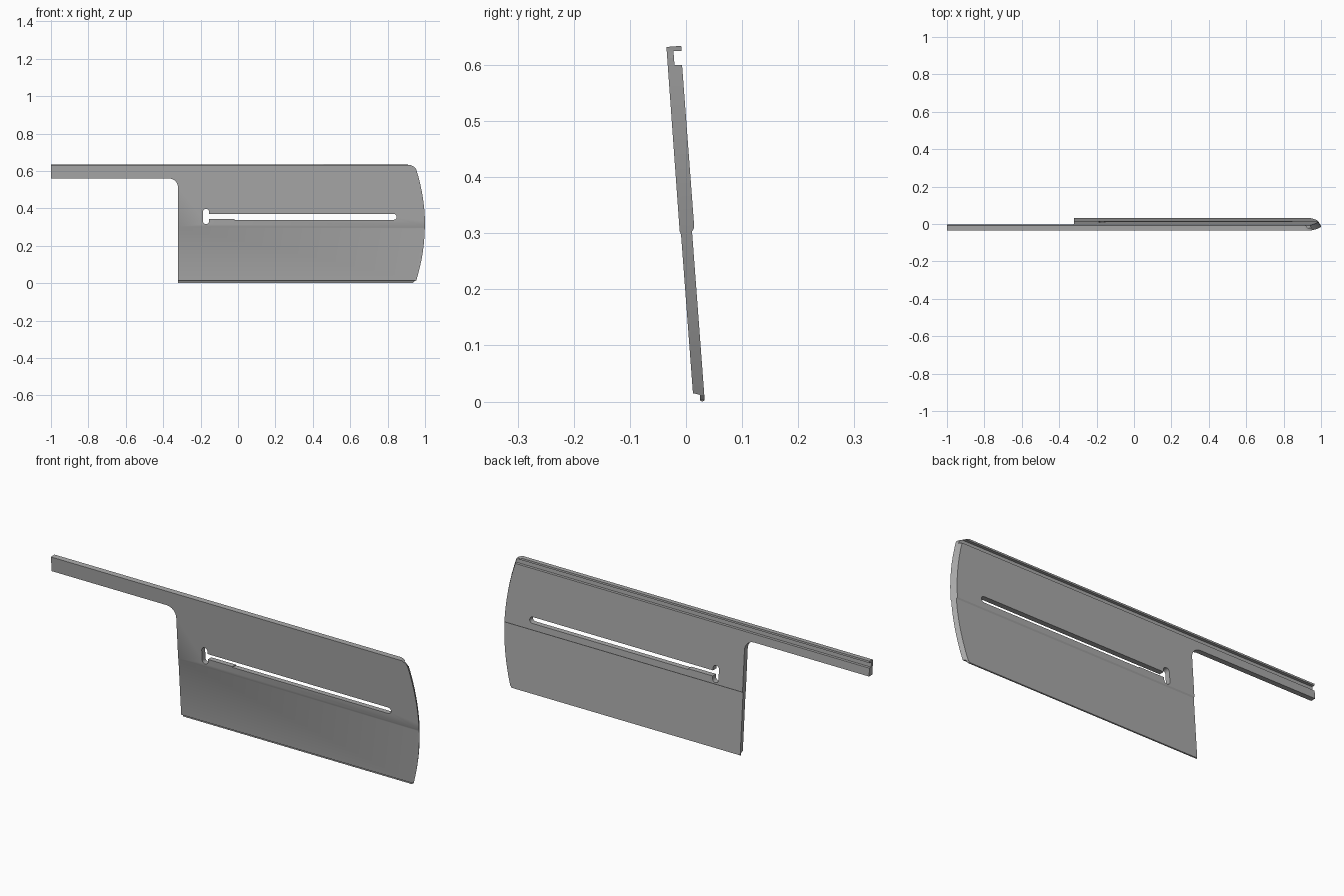
import bpy, math

if "Cube" in bpy.data.objects:
    bpy.data.objects.remove(bpy.data.objects["Cube"])

TILT, MID = 0.075, 0.3   # lean of the blade towards the front at the top

steel = bpy.data.materials.new("grey steel")
steel.use_nodes = True
steel.diffuse_color = (0.4, 0.4, 0.4, 1)
steel.node_tree.nodes["Principled BSDF"].inputs["Base Color"].default_value = (0.4, 0.4, 0.4, 1)


def loft(name, ring_a, ring_b):
    """Closed prism between two matching rings, leaned by TILT."""
    n = len(ring_a)
    verts = [(x, y - TILT * (z - MID), z) for x, y, z in ring_a + ring_b]
    faces = [tuple(range(n)), tuple(reversed(range(n, 2 * n)))]
    faces += [(i, i + n, (i + 1) % n + n, (i + 1) % n) for i in range(n)]
    mesh = bpy.data.meshes.new(name)
    mesh.from_pydata(verts, [], faces)
    mesh.materials.append(steel)
    obj = bpy.data.objects.new(name, mesh)
    bpy.context.collection.objects.link(obj)
    bpy.context.view_layer.objects.active = obj
    bpy.ops.object.mode_set(mode='EDIT')
    bpy.ops.mesh.select_all(action='SELECT')
    bpy.ops.mesh.normals_make_consistent(inside=False)
    bpy.ops.object.mode_set(mode='OBJECT')
    return obj


def plate_cutter(name, outline, slant=0.0):
    """Prism through the thickness; the +x end can slant to form a bevel."""
    def ring(y):
        return [(x - slant * (y + 0.011) * (x > 0.85), y, z) for x, z in outline]
    return loft(name, ring(-0.1), ring(0.1))


def arc(cx, cz, r, start, end, steps=8):
    angles = [math.radians(start + (end - start) * i / steps) for i in range(steps + 1)]
    return [(cx + r * math.cos(a), cz + r * math.sin(a)) for a in angles]


def cut(target, cutter, operation):
    mod = target.modifiers.new(cutter.name, 'BOOLEAN')
    mod.operation, mod.object, mod.solver = operation, cutter, 'EXACT'
    bpy.context.view_layer.objects.active = target
    bpy.ops.object.modifier_apply(modifier=mod.name)
    bpy.data.objects.remove(cutter)


# Blade cross-section: hooked top rail, stepped back and thin bottom lip
section = [(-0.010, 0.632), (-0.011, 0.303), (-0.009, 0.298), (-0.009, 0.015),
           (0.003, 0.012), (0.003, 0.002), (0.006, 0.0), (0.011, 0.002),
           (0.011, 0.303), (0.0155, 0.310), (0.0155, 0.60), (0.002, 0.60),
           (0.002, 0.625), (0.0165, 0.625), (0.0165, 0.634)]
blade = loft("blade_plate", [(-1, y, z) for y, z in section],
             [(1.1, y, z) for y, z in section])

# Side outline: long arm, filleted inner corner and bowed end
bow = [(0.953 + 0.047 * (1 - ((z - 0.31) / 0.3) ** 2), z)
       for z in [0.012 + 0.04 * i for i in range(16)]]
outline = ([(-1.1, 0.7), (-1.1, 0.56)] + arc(-0.37, 0.51, 0.05, 90, 0)
           + [(-0.32, -0.1), (0.94, -0.1), (0.945, 0.003)] + bow
           + [(0.942, 0.622), (0.925, 0.631), (0.90, 0.64), (0.90, 0.7)])
cut(blade, plate_cutter("outline_cutter", outline, 0.6), 'INTERSECT')

# Long slot with rounded far end, and upright keyhole at its near end
slot = [(-0.17, 0.37), (-0.17, 0.343), (-0.02, 0.343), (-0.02, 0.339)]
slot += arc(0.833, 0.3545, 0.0155, -90, 90) + [(-0.02, 0.37)]
cut(blade, plate_cutter("slot_cutter", slot), 'DIFFERENCE')
keyhole = arc(-0.171, 0.382, 0.016, 0, 180) + arc(-0.171, 0.331, 0.016, 180, 360)
cut(blade, plate_cutter("keyhole_cutter", keyhole), 'DIFFERENCE')

# Smooth the curved edges only
bpy.ops.object.select_all(action='DESELECT')
blade.select_set(True)
bpy.context.view_layer.objects.active = blade
bpy.ops.object.shade_smooth_by_angle(angle=math.radians(25))
